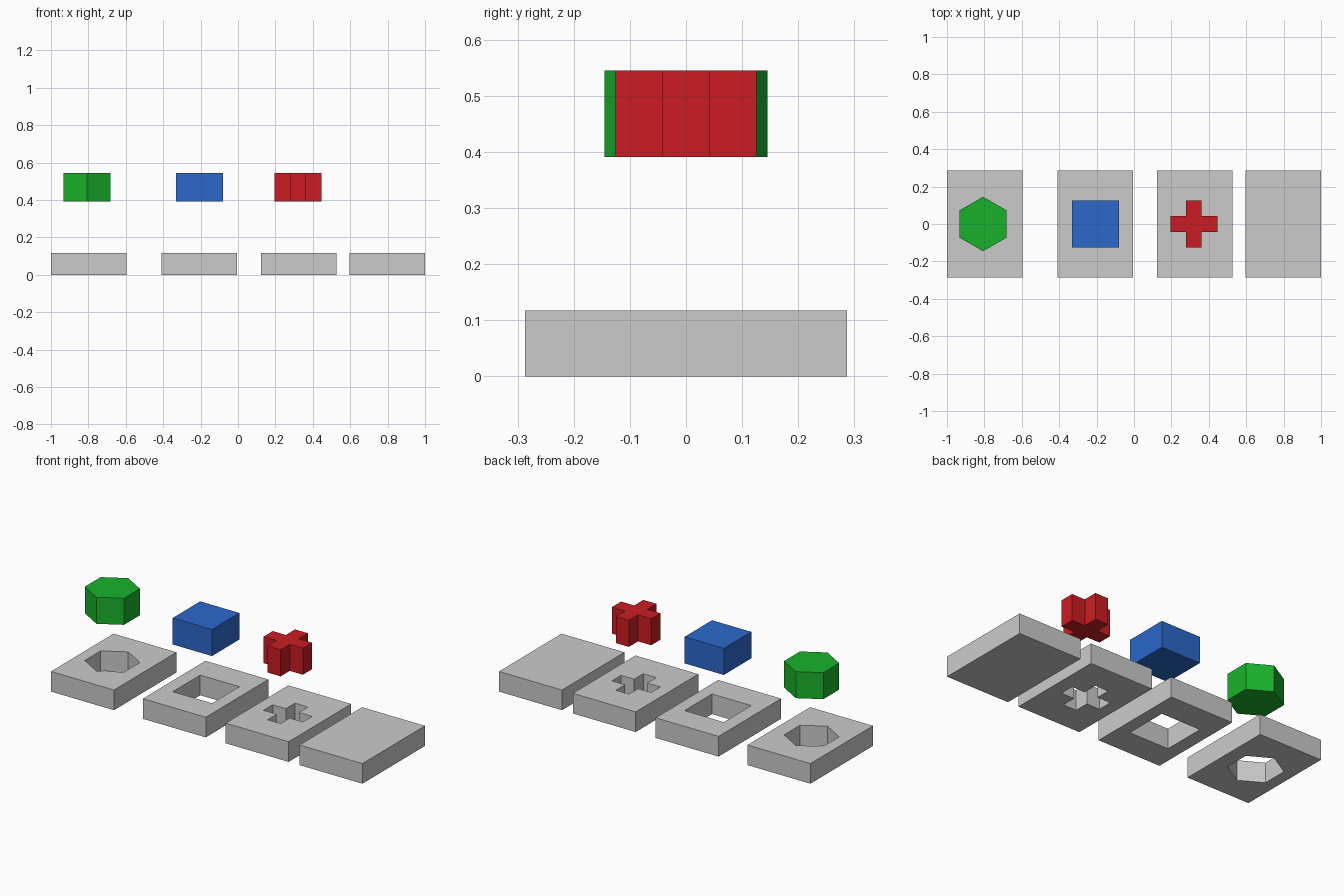
import bpy, bmesh
from math import sin, cos, pi

if "Cube" in bpy.data.objects:
    bpy.data.objects.remove(bpy.data.objects["Cube"])

PLATE_W, PLATE_D, PLATE_H = 0.404, 0.574, 0.117
BLOCK_Z, BLOCK_H = 0.391, 0.154
HALF, ARM = 0.126, 0.042


def rectangle(w, d, cx=0):
    return [(cx + sx * w / 2, sy * d / 2) for sx, sy in ((-1, -1), (1, -1), (1, 1), (-1, 1))]


def prism(name, outlines, x, z, height, color=None):
    """Extrude a flat profile upward; a second outline becomes a hole."""
    bm = bmesh.new()
    for pts in outlines:
        vs = [bm.verts.new((px, py, 0)) for px, py in pts]
        for a, b in zip(vs, vs[1:] + vs[:1]):
            bm.edges.new((a, b))
    if len(outlines) == 1:
        bm.faces.new(bm.verts)
    else:
        bmesh.ops.triangle_fill(bm, edges=bm.edges[:], use_beauty=True)
    top = bmesh.ops.extrude_face_region(bm, geom=bm.faces[:])["geom"]
    bmesh.ops.translate(bm, vec=(0, 0, height),
                        verts=[g for g in top if isinstance(g, bmesh.types.BMVert)])
    bmesh.ops.recalc_face_normals(bm, faces=bm.faces[:])
    mesh = bpy.data.meshes.new(name)
    bm.to_mesh(mesh)
    bm.free()
    obj = bpy.data.objects.new(name, mesh)
    obj.location = (x, 0, z)
    bpy.context.collection.objects.link(obj)
    if color:
        mat = bpy.data.materials.new(name + "_paint")
        mat.diffuse_color = (*color, 1)
        mat.use_nodes = True
        mat.node_tree.nodes["Principled BSDF"].inputs["Base Color"].default_value = mat.diffuse_color
        mesh.materials.append(mat)


# Block profiles
r = HALF / cos(pi / 6)
hexagon = [(r * cos(pi / 6 + i * pi / 3), r * sin(pi / 6 + i * pi / 3)) for i in range(6)]
square = rectangle(2 * HALF, 2 * HALF)
cross = []
for c, s in ((1, 0), (0, 1), (-1, 0), (0, -1)):
    cross += [(c * px - s * py, s * px + c * py)
              for px, py in ((HALF, -ARM), (HALF, ARM), (ARM, ARM))]

# Blocks floating over plates with matching through holes
for name, profile, block_x, plate_x, color in (
        ("hexagon", hexagon, -0.807, -0.798, (0.01, 0.45, 0.025)),
        ("square", square, -0.205, -0.208, (0.025, 0.14, 0.6)),
        ("cross", cross, 0.320, 0.324, (0.6, 0.012, 0.016))):
    prism(name + "_block", [profile], block_x, BLOCK_Z, BLOCK_H, color)
    outer = rectangle(PLATE_W, PLATE_D, plate_x - block_x)
    prism(name + "_plate", [outer, profile], block_x, 0, PLATE_H)

# Plain plate
prism("plain_plate", [rectangle(PLATE_W, PLATE_D)], 0.798, 0, PLATE_H)
